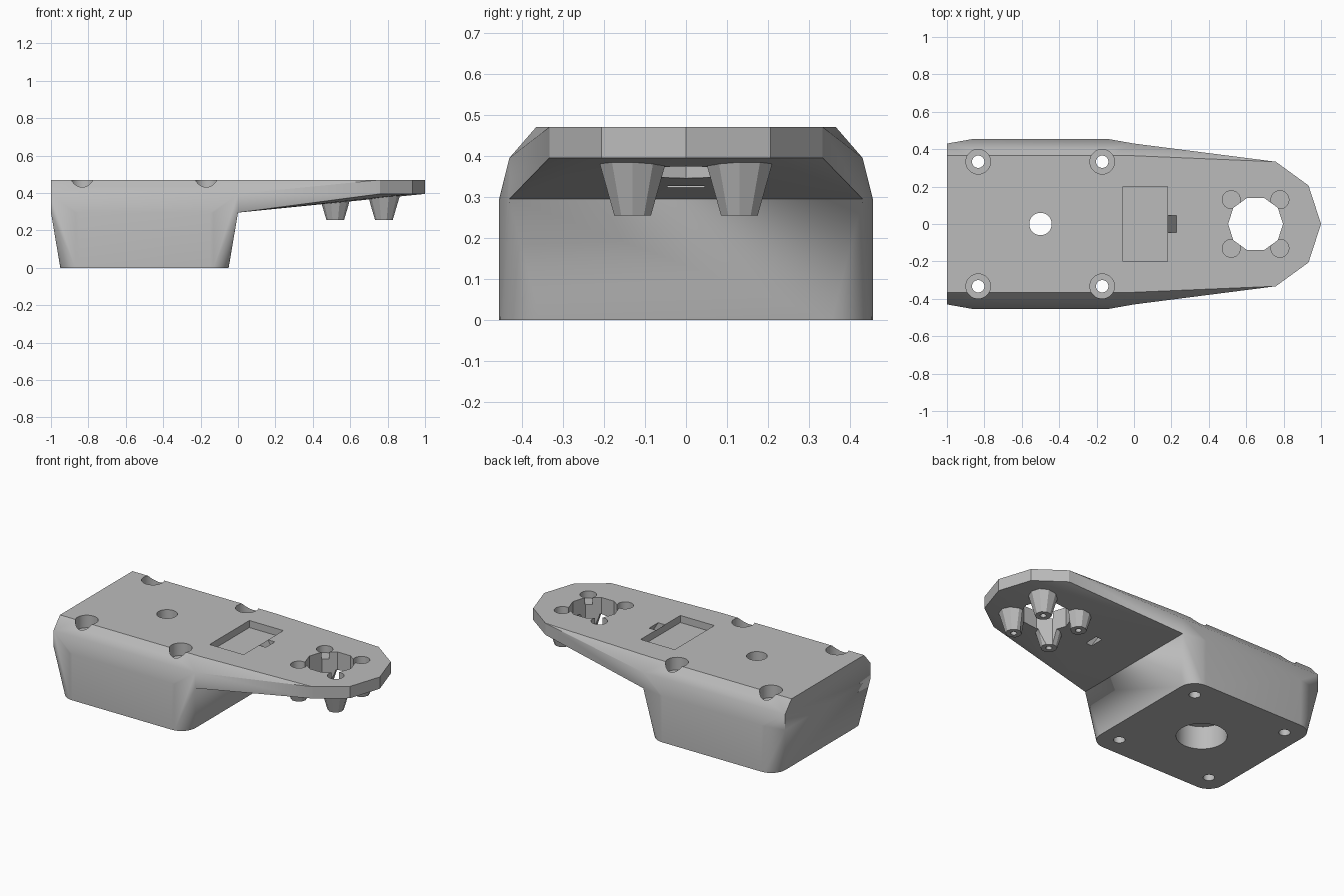
import bpy
import bmesh
from math import cos, sin, tau
from mathutils import Matrix

cube = bpy.data.objects.get("Cube")
if cube:
    bpy.data.objects.remove(cube, do_unlink=True)

grey = bpy.data.materials.new("plain grey")
grey.use_nodes = True
colour = (0.5, 0.5, 0.5, 1)
grey.diffuse_color = colour
grey.node_tree.nodes["Principled BSDF"].inputs["Base Color"].default_value = colour

TOP = 0.47      # flat upper face
SHOULDER = 0.395
WAIST = 0.295


def ring(x, y, r, z, n):
    return [(x + r * cos(tau * i / n), y + r * sin(tau * i / n), z) for i in range(n)]


def add_hull(bm, points):
    verts = [bm.verts.new(p) for p in points]
    out = bmesh.ops.convex_hull(bm, input=verts)
    junk = [v for v in verts if not v.link_faces]
    bmesh.ops.delete(bm, geom=junk, context='VERTS')
    return out


def make_object(name, bm):
    bmesh.ops.recalc_face_normals(bm, faces=bm.faces)
    mesh = bpy.data.meshes.new(name)
    bm.to_mesh(mesh)
    bm.free()
    mesh.materials.append(grey)
    obj = bpy.data.objects.new(name, mesh)
    bpy.context.collection.objects.link(obj)
    return obj


def hull_object(name, points):
    bm = bmesh.new()
    add_hull(bm, points)
    bmesh.ops.dissolve_limit(bm, angle_limit=0.005, verts=bm.verts, edges=bm.edges)
    return make_object(name, bm)


def cylinder(x, y, r, low, high, n=32):
    return hull_object("cutter", ring(x, y, r, low, n) + ring(x, y, r, high, n))


def box(x0, x1, y, z0, z1):
    return hull_object("cutter", [(a, b, c) for a in (x0, x1) for b in (-y, y) for c in (z0, z1)])


def cut(obj, cutters):
    for c in cutters:
        c.hide_render = True
        mod = obj.modifiers.new("cut", 'BOOLEAN')
        mod.operation = 'DIFFERENCE'
        mod.solver = 'EXACT'
        mod.object = c
    graph = bpy.context.evaluated_depsgraph_get()
    mesh = bpy.data.meshes.new_from_object(obj.evaluated_get(graph))
    obj.modifiers.clear()
    obj.data = mesh
    mesh.materials.clear()
    mesh.materials.append(grey)
    for c in cutters:
        bpy.data.objects.remove(c, do_unlink=True)


def smooth(obj):
    bpy.ops.object.select_all(action='DESELECT')
    obj.select_set(True)
    bpy.context.view_layer.objects.active = obj
    bpy.ops.object.shade_smooth_by_angle(angle=0.5)


# Chamfered cross-section of the upper slab
def section(x):
    half = [(0.43, WAIST), (0.43, SHOULDER), (0.365, TOP)]
    return [(x, s * y, z) for s in (-1, 1) for y, z in half]


# Housing with rounded foot, and tapering arm with ten-sided tip, joined at x = 0
bm = bmesh.new()
foot = [p for x in (-0.85, -0.15) for y in (-0.355, 0.355) for z in (0, WAIST)
        for p in ring(x, y, 0.1, z, 32)]
add_hull(bm, foot + section(-1) + section(0))
tip = [p for z in (SHOULDER, TOP) for p in ring(0.65, 0, 0.35, z, 10)]
add_hull(bm, section(0) + tip)
seam = [f for f in bm.faces if all(abs(v.co.x) < 1e-4 for v in f.verts)]
bmesh.ops.delete(bm, geom=seam, context='FACES')
bmesh.ops.remove_doubles(bm, verts=bm.verts, dist=1e-4)
bmesh.ops.dissolve_limit(bm, angle_limit=0.005, verts=bm.verts, edges=bm.edges)
body = make_object("mount_body", bm)

# Corner screw holes with counterbores
cutters = []
for x in (-0.833, -0.17):
    for y in (-0.333, 0.333):
        cutters += [cylinder(x, y, 0.033, -0.1, 0.6), cylinder(x, y, 0.066, 0.39, 0.6)]

# Stepped centre bore
cutters += [cylinder(-0.5, 0, 0.06, -0.1, 0.6), cylinder(-0.5, 0, 0.145, -0.1, 0.145)]

# Shallow tray and slanted cable slot
cutters.append(box(-0.06, 0.18, 0.2, 0.425, 0.6))
slot = [(0.173, 0.48), (0.222, 0.48), (0.332, 0.3), (0.291, 0.3)]
cutters.append(hull_object("cutter", [(x, y, z) for x, z in slot for y in (-0.045, 0.045)]))

# Tip opening and the four recesses around it
boss_places = [(x, y) for x in (0.52, 0.78) for y in (-0.13, 0.13)]
cutters.append(cylinder(0.65, 0, 0.147, -0.1, 0.6, 10))
cutters += [cylinder(x, y, 0.048, 0.425, 0.6) for x, y in boss_places]
cut(body, cutters)
smooth(body)

# Tapered bosses under the arm, trimmed by the tip opening
for i, (x, y) in enumerate(boss_places):
    boss = hull_object("screw_boss_%d" % (i + 1),
                       ring(x, y, 0.047, 0.255, 10) + ring(x, y, 0.09, 0.4, 10))
    cut(boss, [cylinder(0.65, 0, 0.147, -0.1, 0.6, 10),
               cylinder(x, y, 0.018, 0.1, 0.36, 16)])
    smooth(boss)
